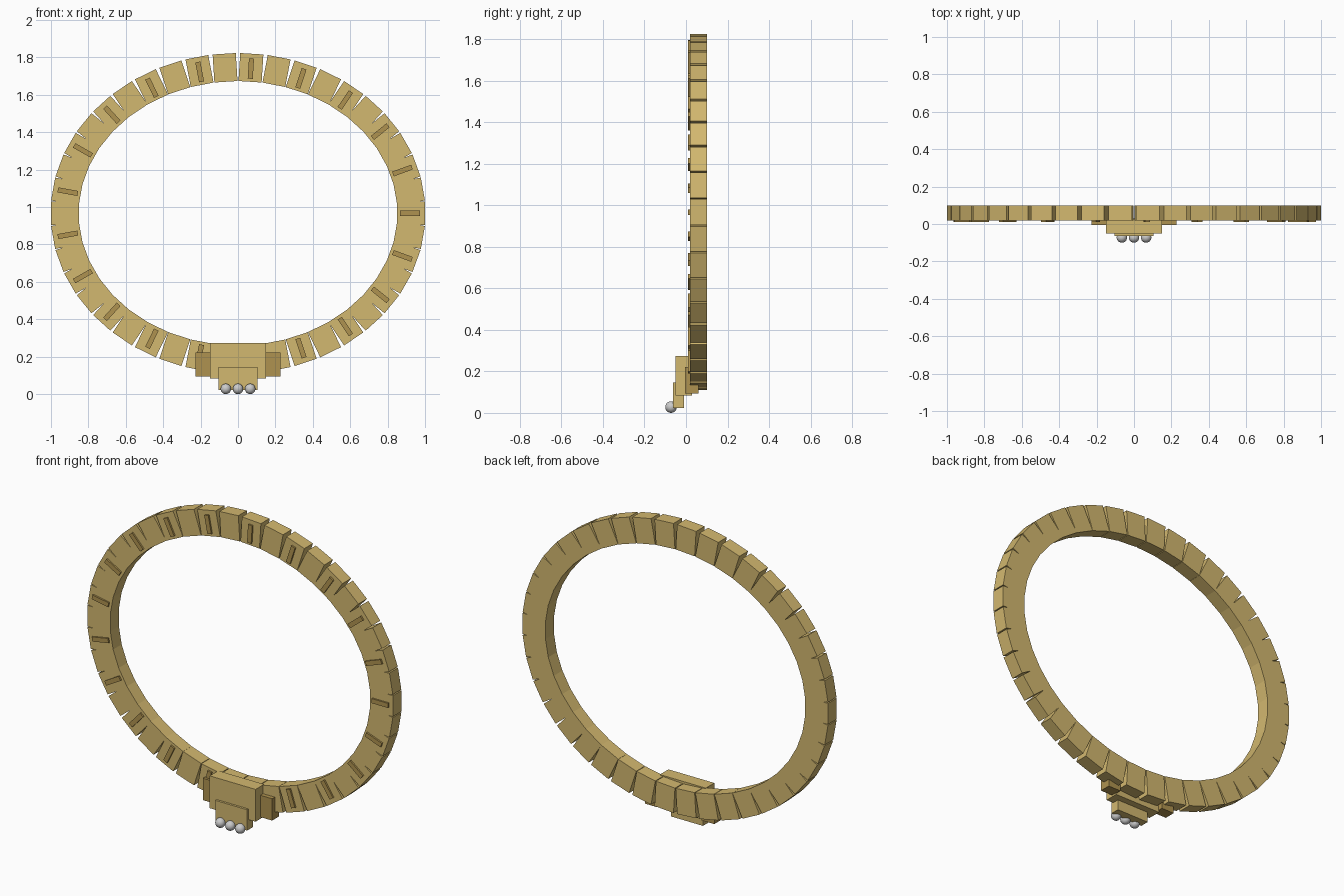
import bpy, bmesh, math
from mathutils import Matrix, Vector

if "Cube" in bpy.data.objects:
    bpy.data.objects.remove(bpy.data.objects["Cube"])

LINKS = 42
RX, RZ, CZ = 0.925, 0.78, 0.967   # ellipse through the link centres


def material(name, rgb):
    m = bpy.data.materials.new(name)
    m.diffuse_color = (*rgb, 1)
    m.use_nodes = True
    m.node_tree.nodes["Principled BSDF"].inputs["Base Color"].default_value = m.diffuse_color
    return m


gold = material("gold", (0.65, 0.48, 0.16))
dark_gold = material("dark_gold", (0.43, 0.29, 0.08))
silver = material("silver", (0.75, 0.75, 0.76))


def make_object(name, bm, mat):
    mesh = bpy.data.meshes.new(name)
    bm.to_mesh(mesh)
    bm.free()
    mesh.materials.append(mat)
    ob = bpy.data.objects.new(name, mesh)
    bpy.context.collection.objects.link(ob)
    return ob


def box(name, lo, hi, mat):
    lo, hi = Vector(lo), Vector(hi)
    bm = bmesh.new()
    bmesh.ops.create_cube(bm, size=1, matrix=Matrix.Translation((lo + hi) / 2)
                          @ Matrix.Diagonal((*(hi - lo), 1)))
    return make_object(name, bm, mat)


def ring_box(name, i, offset, size, y, mat):
    """Box on the ellipse, its local x pointing along the outward normal."""
    t = math.tau * i / LINKS
    angle = math.atan2(math.sin(t) / RZ, math.cos(t) / RX)
    centre = Vector((RX * math.cos(t) + offset * math.cos(angle), y,
                     CZ + RZ * math.sin(t) + offset * math.sin(angle)))
    bm = bmesh.new()
    bmesh.ops.create_cube(bm, size=1, matrix=Matrix.Translation(centre)
                          @ Matrix.Rotation(-angle, 4, 'Y')
                          @ Matrix.Diagonal((*size, 1)))
    return make_object(name, bm, mat)


# Band links, with a raised bar on every other one
for i in range(LINKS):
    ring_box(f"band_link_{i:02d}", i, 0, (0.15, 0.08, 0.124), 0.06, gold)
    if i % 2 == 0:
        ring_box(f"link_bar_{i:02d}", i, -0.005, (0.108, 0.02, 0.027), 0.02, dark_gold)

# Clasp: main plate, side blocks and front tab
box("clasp_plate", (-0.15, -0.05, 0.083), (0.15, 0.03, 0.274), gold)
for s, side in ((-1, "left"), (1, "right")):
    a, b = sorted((s * 0.145, s * 0.227))
    box(f"clasp_block_{side}", (a, -0.005, 0.093), (b, 0.06, 0.222), dark_gold)
box("clasp_tab", (-0.104, -0.063, 0.023), (0.104, -0.01, 0.146), gold)

# Row of beads along the tab's lower edge
for i in range(3):
    bm = bmesh.new()
    bmesh.ops.create_uvsphere(bm, u_segments=24, v_segments=12, radius=0.028,
                              matrix=Matrix.Translation(((i - 1) * 0.065, -0.072, 0.028)))
    for f in bm.faces:
        f.smooth = True
    make_object(f"clasp_bead_{i}", bm, silver)
